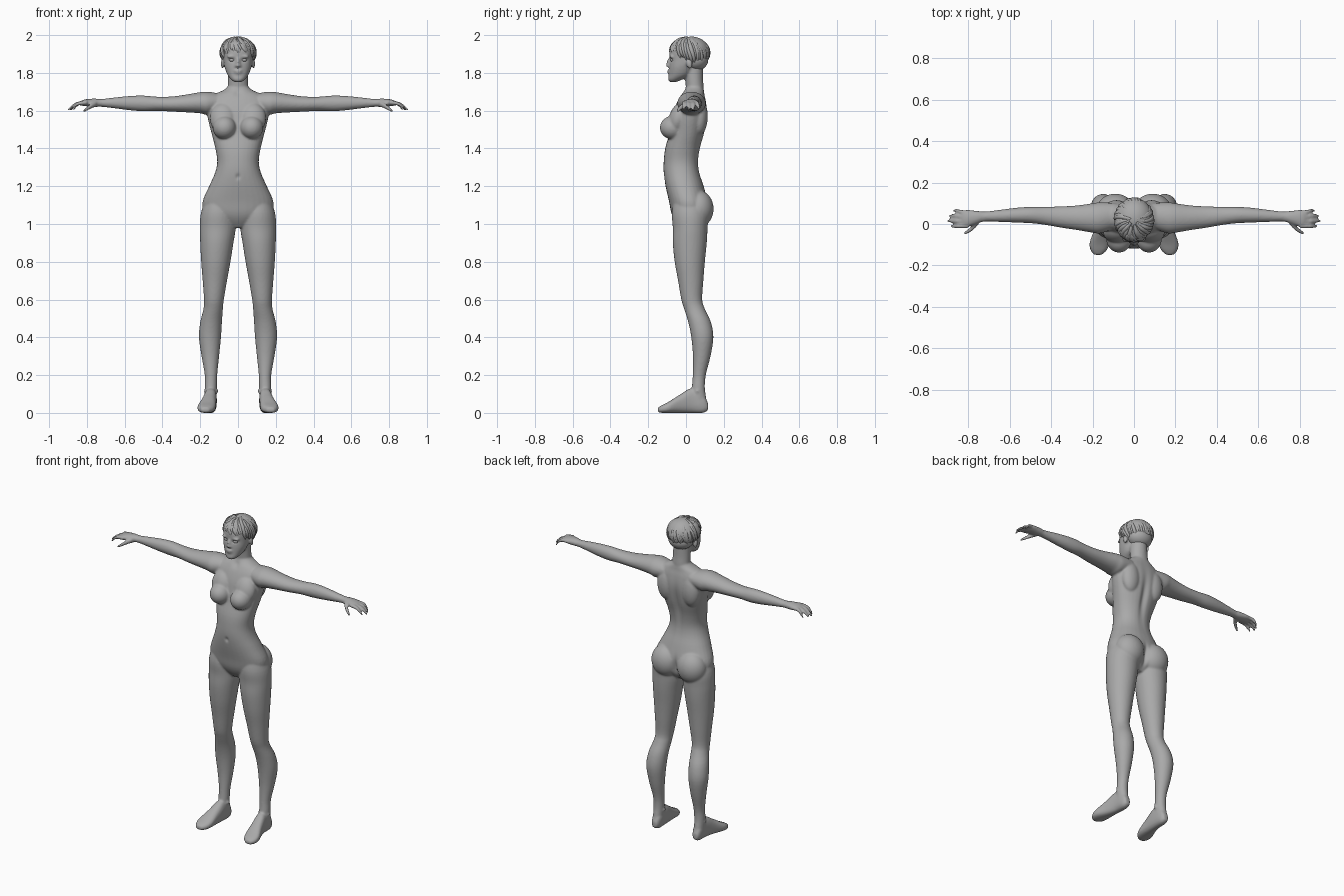
import bpy
import bmesh
import math
import random
from mathutils import Matrix, Vector

random.seed(4)
cube = bpy.data.objects.get("Cube")
if cube:
    bpy.data.objects.remove(cube)

grey = bpy.data.materials.new("plain_grey")
grey.use_nodes = True
tone = (0.4, 0.4, 0.4, 1)
grey.diffuse_color = tone
grey.node_tree.nodes["Principled BSDF"].inputs["Base Color"].default_value = tone


def smooth_rows(rows, steps=4):
    """Pass a Catmull-Rom spline through rows of section sizes."""
    result = []
    for i in range(len(rows) - 1):
        before, start = rows[max(i - 1, 0)], rows[i]
        end, after = rows[i + 1], rows[min(i + 2, len(rows) - 1)]
        for k in range(steps):
            t = k / steps
            result.append([
                b + t * (c - a) / 2 + t * t * (a - 2.5 * b + 2 * c - d / 2)
                + t ** 3 * (3 * (b - c) + d - a) / 2
                for a, b, c, d in zip(before, start, end, after)])
    result.append(list(rows[-1]))
    return result


def loft(bm, axis, rows, both=True, power=2.0, sides=32):
    """Skin sections (position, low, high, low, high) along an axis."""
    for mirror in ((1, -1) if both else (1,)):
        rings = []
        for pos, a0, a1, b0, b1 in smooth_rows(rows):
            ring = []
            for k in range(sides):
                angle = math.tau * k / sides
                c, s = math.cos(angle), math.sin(angle)
                u = math.copysign(abs(c) ** (2 / power), c)
                v = math.copysign(abs(s) ** (2 / power), s)
                co = [(a0 + a1 + u * (a1 - a0)) / 2, (b0 + b1 + v * (b1 - b0)) / 2]
                co.insert("xyz".index(axis), pos)
                co[0] *= mirror
                ring.append(bm.verts.new(co))
            rings.append(ring)
        for low, high in zip(rings, rings[1:]):
            for k in range(sides):
                n = (k + 1) % sides
                bm.faces.new((low[k], low[n], high[n], high[k]))
        bm.faces.new(rings[0])
        bm.faces.new(rings[-1])


def blob(bm, centre, radii, tilt=0.0):
    """Ellipsoid, mirrored when it lies off the centre line."""
    for mirror in ((1, -1) if centre[0] else (1,)):
        place = Matrix.Translation((centre[0] * mirror, centre[1], centre[2]))
        turn = Matrix.Rotation(tilt, 4, "X")
        size = Matrix.Diagonal((*radii, 1))
        bmesh.ops.create_icosphere(bm, subdivisions=4, radius=1, matrix=place @ turn @ size)


def finger(bm, points):
    loft(bm, "x", [(x, y - r, y + r, z - r, z + r) for x, y, z, r in points], sides=12)


def finish(bm, name):
    bmesh.ops.recalc_face_normals(bm, faces=bm.faces)
    mesh = bpy.data.meshes.new(name)
    bm.to_mesh(mesh)
    bm.free()
    mesh.materials.append(grey)
    obj = bpy.data.objects.new(name, mesh)
    bpy.context.collection.objects.link(obj)
    bpy.ops.object.select_all(action="DESELECT")
    obj.select_set(True)
    bpy.context.view_layer.objects.active = obj
    return obj


bm = bmesh.new()

# Torso: height, half width, front, back
torso = [(.98, .05, -.03, .06), (1.02, .13, -.06, .1), (1.06, .178, -.078, .115),
         (1.12, .187, -.09, .115), (1.2, .153, -.108, .094), (1.27, .122, -.118, .072),
         (1.33, .11, -.118, .066), (1.4, .12, -.11, .076), (1.48, .14, -.088, .098),
         (1.55, .158, -.075, .11), (1.6, .165, -.064, .112), (1.65, .16, -.045, .106),
         (1.685, .125, -.026, .098), (1.71, .075, -.008, .094), (1.735, .045, .005, .085)]
loft(bm, "z", [(z, -w, w, f, b) for z, w, f, b in torso], both=False, power=2.2)
blob(bm, (.072, -.07, 1.51), (.062, .068, .062))
blob(bm, (.078, -.04, 1.56), (.07, .05, .085), -.3)
blob(bm, (.09, .066, 1.08), (.092, .08, .098))
blob(bm, (.085, .07, 1.57), (.06, .045, .1))

# Legs
loft(bm, "z", [
    (1.15, .04, .165, -.06, .08), (1.06, .014, .196, -.075, .115), (.98, .012, .202, -.07, .114),
    (.9, .024, .2, -.07, .11), (.8, .04, .195, -.06, .1), (.7, .058, .187, -.042, .092),
    (.6, .075, .18, -.025, .086), (.55, .08, .183, -.01, .1), (.48, .085, .2, .012, .132),
    (.4, .09, .207, .028, .145), (.3, .1, .193, .037, .13), (.2, .11, .176, .036, .105),
    (.13, .112, .176, .03, .1), (.06, .115, .174, .02, .11), (.02, .118, .17, .03, .11)])
blob(bm, (.142, .06, .115), (.039, .02, .018))

# Feet
loft(bm, "y", [
    (.117, .128, .16, .015, .05), (.09, .115, .172, 0, .1), (.03, .112, .178, 0, .13),
    (-.03, .115, .193, 0, .098), (-.09, .118, .214, 0, .06), (-.125, .13, .21, 0, .042),
    (-.149, .155, .192, .003, .028)], power=2.5)

# Arms and palms
loft(bm, "x", [
    (.09, -.02, .1, 1.6, 1.69), (.16, -.045, .105, 1.578, 1.7), (.2, -.042, .1, 1.586, 1.698),
    (.27, -.03, .09, 1.591, 1.686), (.35, -.018, .085, 1.595, 1.675),
    (.43, -.004, .083, 1.599, 1.674), (.5, .004, .083, 1.597, 1.68),
    (.57, .007, .078, 1.602, 1.678), (.65, .01, .068, 1.612, 1.67), (.72, .012, .06, 1.62, 1.662),
    (.76, 0, .064, 1.62, 1.664), (.81, -.016, .068, 1.624, 1.66), (.835, -.012, .062, 1.628, 1.65)])

# Fingers and thumbs
for y, reach in ((.058, .872), (.036, .893), (.013, .9), (-.01, .885)):
    finger(bm, [(.8, y * .9, 1.643, .012), (.835, y, 1.64, .011),
                ((.835 + reach) / 2, y * 1.1, 1.63, .01), (reach, y * 1.1, 1.603, .007)])
finger(bm, [(.75, .012, 1.635, .015), (.775, -.015, 1.625, .014),
            (.8, -.035, 1.61, .011), (.82, -.045, 1.596, .007)])

# Neck and head
loft(bm, "z", [(1.66, -.06, .06, .01, .095), (1.72, -.055, .055, 0, .094),
               (1.77, -.053, .053, -.006, .09), (1.84, -.05, .05, -.02, .09)], both=False)
head = [(1.752, .02, -.086, -.05), (1.765, .037, -.094, -.02), (1.79, .056, -.091, .025),
        (1.83, .071, -.089, .05), (1.87, .077, -.087, .08), (1.92, .08, -.086, .1),
        (1.96, .067, -.06, .085), (1.98, .04, -.03, .06)]
loft(bm, "z", [(z, -w, w, f, b) for z, w, f, b in head], both=False, power=2.2)
blob(bm, (0, .025, 1.895), (.08, .09, .08))

# Nose, lips, chin, brow and ears
blob(bm, (0, -.087, 1.858), (.011, .015, .026), -.3)
blob(bm, (0, -.095, 1.839), (.012, .012, .009))
blob(bm, (.011, -.09, 1.837), (.008, .009, .007))
blob(bm, (0, -.088, 1.811), (.024, .012, .006))
blob(bm, (0, -.087, 1.801), (.02, .012, .007))
blob(bm, (.033, -.077, 1.886), (.026, .012, .008))
blob(bm, (.082, .018, 1.848), (.009, .016, .026), .25)

body = finish(bm, "body")
remesh = body.modifiers.new("blend", "REMESH")
remesh.mode = "VOXEL"
remesh.voxel_size = .006
soften = body.modifiers.new("soften", "SMOOTH")
soften.factor = .5
soften.iterations = 5
for modifier in ("blend", "soften"):
    bpy.ops.object.modifier_apply(modifier=modifier)

# Soft hollows: eye sockets, navel, spine, seat cleft, collar notch
hollows = [((.032, -.09, 1.869), (.017, .03, .009), .009), ((-.032, -.09, 1.869), (.017, .03, .009), .009),
           ((0, -.118, 1.25), (.01, .03, .014), .008), ((0, .1, 1.45), (.02, .05, .13), -.014),
           ((0, .12, 1.06), (.014, .07, .06), -.02), ((0, -.01, 1.69), (.02, .03, .018), .008)]
for v in body.data.vertices:
    for centre, spread, depth in hollows:
        d = sum(((p - c) / s) ** 2 for p, c, s in zip(v.co, centre, spread))
        if d < 9:
            v.co.y += depth * math.exp(-d)
    v.co.z = max(v.co.z, 0)
bpy.ops.object.shade_smooth()

# Closed eyelids
bm = bmesh.new()
blob(bm, (.032, -.071, 1.868), (.015, .012, .009))
finish(bm, "eyelids")
bpy.ops.object.shade_smooth()

# Hair cap
bm = bmesh.new()
blob(bm, (0, .03, 1.912), (.09, .093, .08))
blob(bm, (0, .05, 1.87), (.077, .068, .06))
finish(bm, "hair_cap")
bpy.ops.object.shade_smooth()

# Hair locks swept from the crown to a ragged hem
curve = bpy.data.curves.new("hair_locks", "CURVE")
curve.dimensions = "3D"
curve.bevel_depth = .012
curve.bevel_resolution = 2
curve.use_fill_caps = True
centre, radii = Vector((0, .018, 1.903)), Vector((.09, .102, .086))
for k in range(110):
    around = math.tau * k / 110 + random.uniform(-.05, .05)
    front = max(0, -math.sin(around))
    hem = 2.05 - .5 * front + random.uniform(-.15, .12)
    if math.sin(around) > .2:
        hem += .25
    start = random.uniform(.1, .9)
    swirl = random.uniform(.2, .5)
    spline = curve.splines.new("NURBS")
    spline.points.add(5)
    spline.use_endpoint_u = True
    spline.order_u = 3
    lift = random.uniform(.94, 1.0)
    for i, point in enumerate(spline.points):
        t = i / 5
        polar = start + (hem - start) * t
        a = around - swirl * (1 - t)
        way = Vector((math.sin(polar) * math.cos(a), math.sin(polar) * math.sin(a), math.cos(polar)))
        point.co = (*(centre + lift * way * radii), 1)
        point.radius = (.5, .9, 1, .95, .7, .15)[i]
locks = bpy.data.objects.new("hair_locks", curve)
bpy.context.collection.objects.link(locks)
curve.materials.append(grey)
bpy.ops.object.select_all(action="DESELECT")
locks.select_set(True)
bpy.context.view_layer.objects.active = locks
bpy.ops.object.convert(target="MESH")
bpy.ops.object.shade_smooth_by_angle(angle=math.radians(50))
